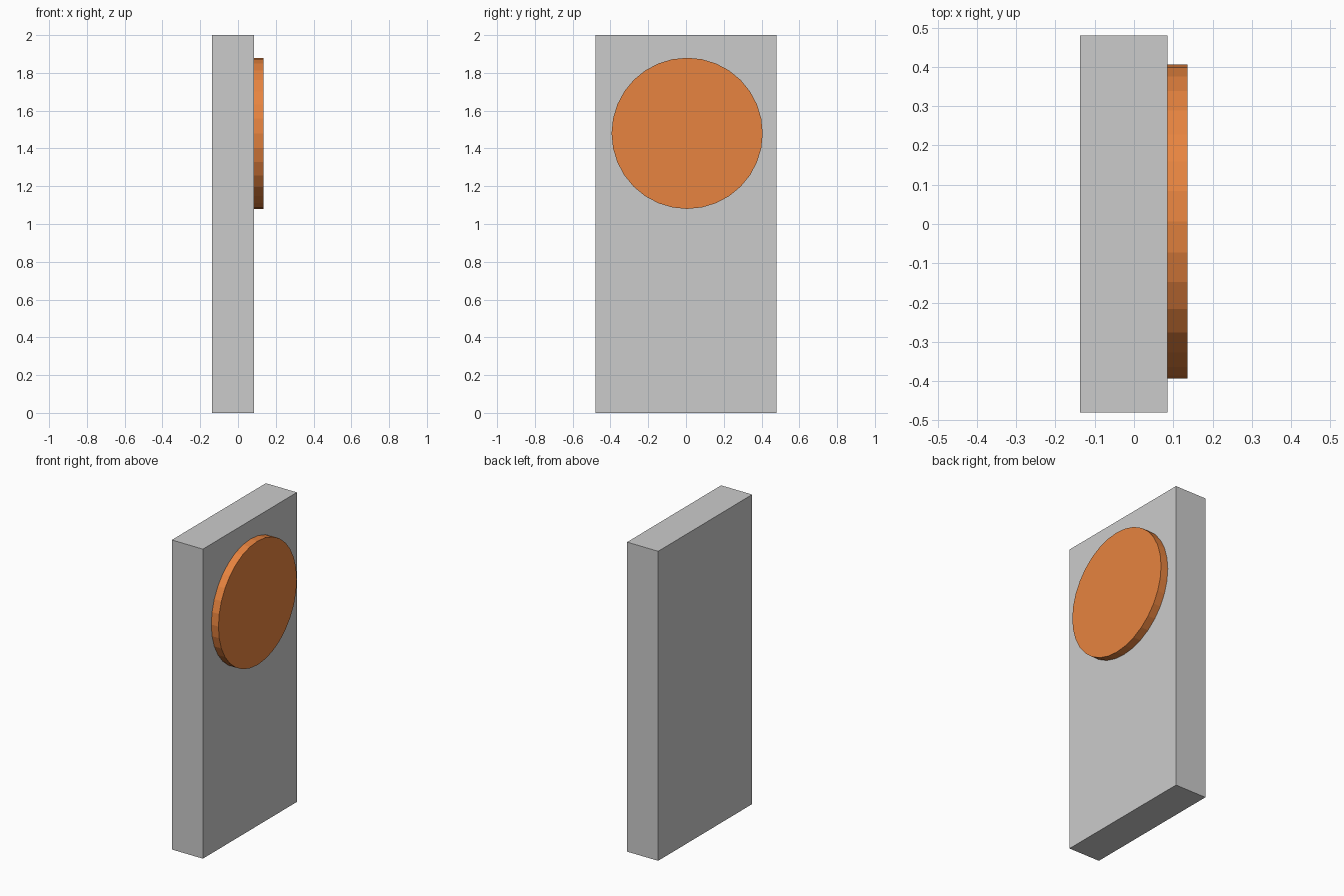
import bpy
from math import pi

if "Cube" in bpy.data.objects:
    bpy.data.objects.remove(bpy.data.objects["Cube"])

# Upright slab
bpy.ops.mesh.primitive_cube_add(size=1, location=(-0.026, 0, 1))
slab = bpy.context.object
slab.name = "slab"
slab.scale = (0.222, 0.96, 2)
bpy.ops.object.transform_apply(location=False, rotation=False, scale=True)

# Round disc standing proud of the right face
bpy.ops.mesh.primitive_cylinder_add(vertices=32, radius=0.4, depth=0.052,
                                    location=(0.110, 0.006, 1.48),
                                    rotation=(0, pi / 2, 0))
disc = bpy.context.object
disc.name = "round_disc"

orange = bpy.data.materials.new("orange")
orange.diffuse_color = (0.8, 0.23, 0.05, 1)
orange.use_nodes = True
orange.node_tree.nodes["Principled BSDF"].inputs["Base Color"].default_value = orange.diffuse_color
disc.data.materials.append(orange)
